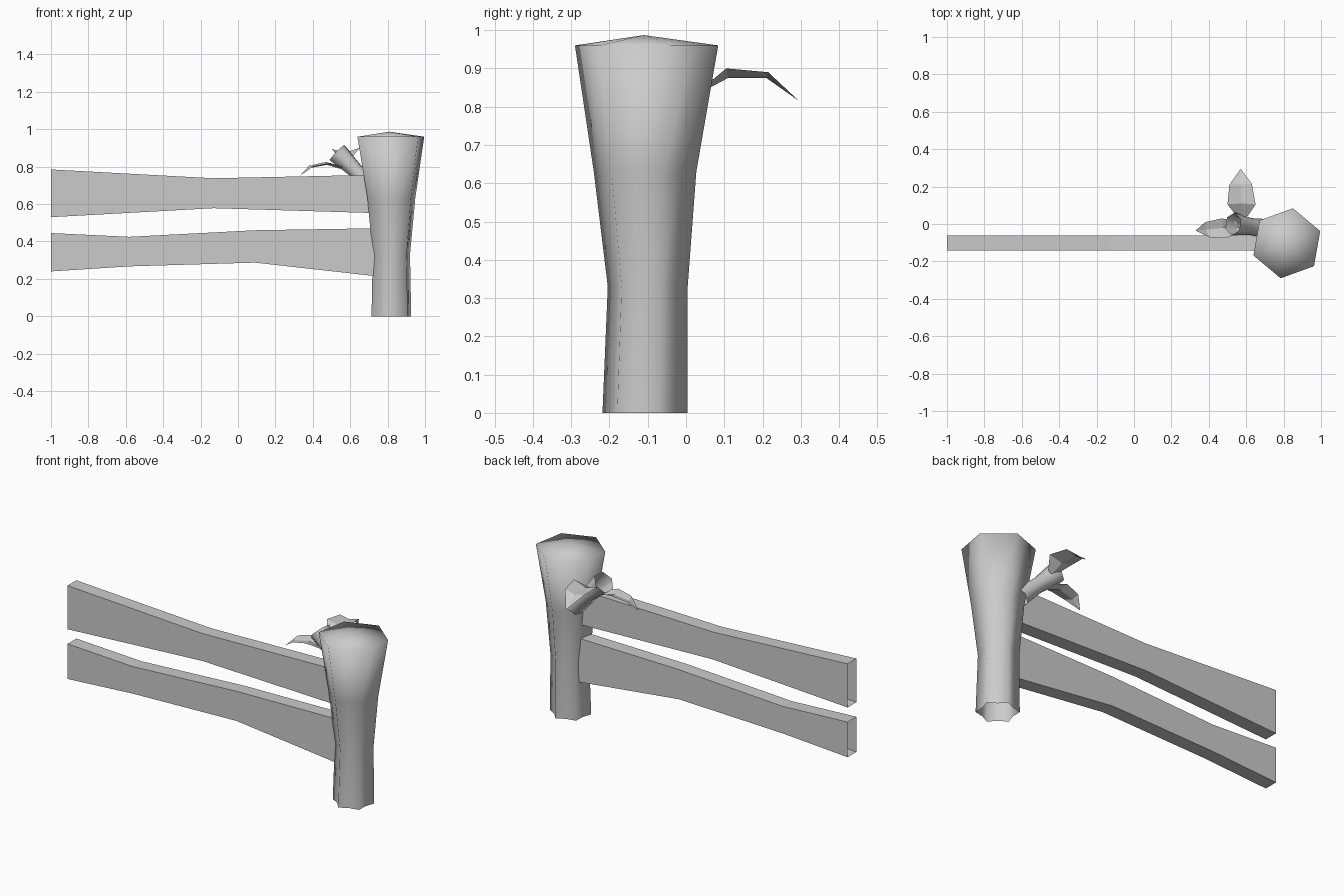
import bpy, bmesh
from math import cos, sin, radians, pi
from mathutils import Vector

cube = bpy.data.objects.get("Cube")
if cube:
    bpy.data.objects.remove(cube, do_unlink=True)

# Single grey material
grey = bpy.data.materials.new("plain_grey")
grey.use_nodes = True
tone = (0.6, 0.6, 0.6, 1)
grey.diffuse_color = tone
grey.node_tree.nodes["Principled BSDF"].inputs["Base Color"].default_value = tone


def finish(name, bm, smooth=False):
    """Turn a bmesh into a named, coloured object."""
    bmesh.ops.recalc_face_normals(bm, faces=bm.faces[:])
    mesh = bpy.data.meshes.new(name)
    for f in bm.faces:
        f.smooth = smooth
    bm.to_mesh(mesh)
    bm.free()
    mesh.materials.append(grey)
    ob = bpy.data.objects.new(name, mesh)
    bpy.context.collection.objects.link(ob)
    return ob


def loft(bm, rings, closed=True):
    """Skin a list of point rings and return their vertices."""
    loops = [[bm.verts.new(p) for p in ring] for ring in rings]
    for a, b in zip(loops, loops[1:]):
        n = len(a)
        for i in range(n if closed else n - 1):
            j = (i + 1) % n
            bm.faces.new((a[i], a[j], b[j], b[i]))
    return loops


# Post: flared hexagonal trunk with grooves near the foot, open below
def post_ring(x, y, z, radius, groove):
    ring = []
    for i in range(12):
        a = radians(20 + 30 * i)
        r = radius * (groove if i % 2 else 1)
        ring.append((x + r * cos(a), y + r * sin(a), z))
    return ring


bm = bmesh.new()
rings = loft(bm, [
    post_ring(0.82, -0.107, 0, 0.113, 0.79),
    post_ring(0.82, -0.1, 0.33, 0.106, 0.81),
    post_ring(0.82, -0.107, 0.63, 0.136, 0.866),
    post_ring(0.817, -0.103, 0.96, 0.19, 0.866),
])
apex = bm.verts.new((0.81, -0.11, 0.987))
rim = rings[-1]
for i in range(12):
    bm.faces.new((rim[i], rim[(i + 1) % 12], apex))
finish("post", bm, True)


# Rails: bent box tubes with open ends; stations are (x, bottom, top)
def rail(name, stations):
    bm = bmesh.new()
    front, back = -0.143, -0.062
    loft(bm, [[(x, front, lo), (x, back, lo), (x, back, hi), (x, front, hi)]
              for x, lo, hi in stations])
    finish(name, bm)


rail("upper_rail", [(-1, 0.53, 0.785), (-0.13, 0.578, 0.738), (0.76, 0.551, 0.757)])
rail("lower_rail", [(-1, 0.24, 0.445), (-0.58, 0.267, 0.425),
                    (0.09, 0.287, 0.46), (0.76, 0.212, 0.471)])

# Branch stub: short flared tube leaning away from the post, open mouth
bm = bmesh.new()
start, end = Vector((0.74, -0.03, 0.67)), Vector((0.53, 0.0, 0.875))
turn = (end - start).to_track_quat('Z', 'Y')
loft(bm, [[start.lerp(end, t) + turn @ Vector((r * cos(i * pi / 3), r * sin(i * pi / 3), 0))
           for i in range(6)]
          for t, r in ((0, 0.055), (0.55, 0.045), (1, 0.062))])
finish("branch_stub", bm, True)


# Leaves: creased blades, each section being (edge, crease, edge), ending in a tip
def leaf(name, sections, tip):
    bm = bmesh.new()
    last = loft(bm, sections, closed=False)[-1]
    point = bm.verts.new(tip)
    for a, b in zip(last, last[1:]):
        bm.faces.new((a, b, point))
    finish(name, bm)


leaf("back_leaf", [
    [(0.55, 0.04, 0.85), (0.58, 0.035, 0.835), (0.61, 0.045, 0.85)],
    [(0.50, 0.105, 0.895), (0.575, 0.11, 0.875), (0.65, 0.105, 0.9)],
    [(0.51, 0.21, 0.885), (0.57, 0.21, 0.875), (0.63, 0.215, 0.89)],
], (0.57, 0.295, 0.815))
leaf("side_leaf", [
    [(0.56, 0.01, 0.8), (0.56, -0.02, 0.785), (0.56, -0.05, 0.8)],
    [(0.47, 0.03, 0.825), (0.475, -0.02, 0.81), (0.49, -0.075, 0.82)],
    [(0.38, 0.01, 0.805), (0.385, -0.03, 0.793), (0.405, -0.072, 0.803)],
], (0.33, -0.035, 0.75))
